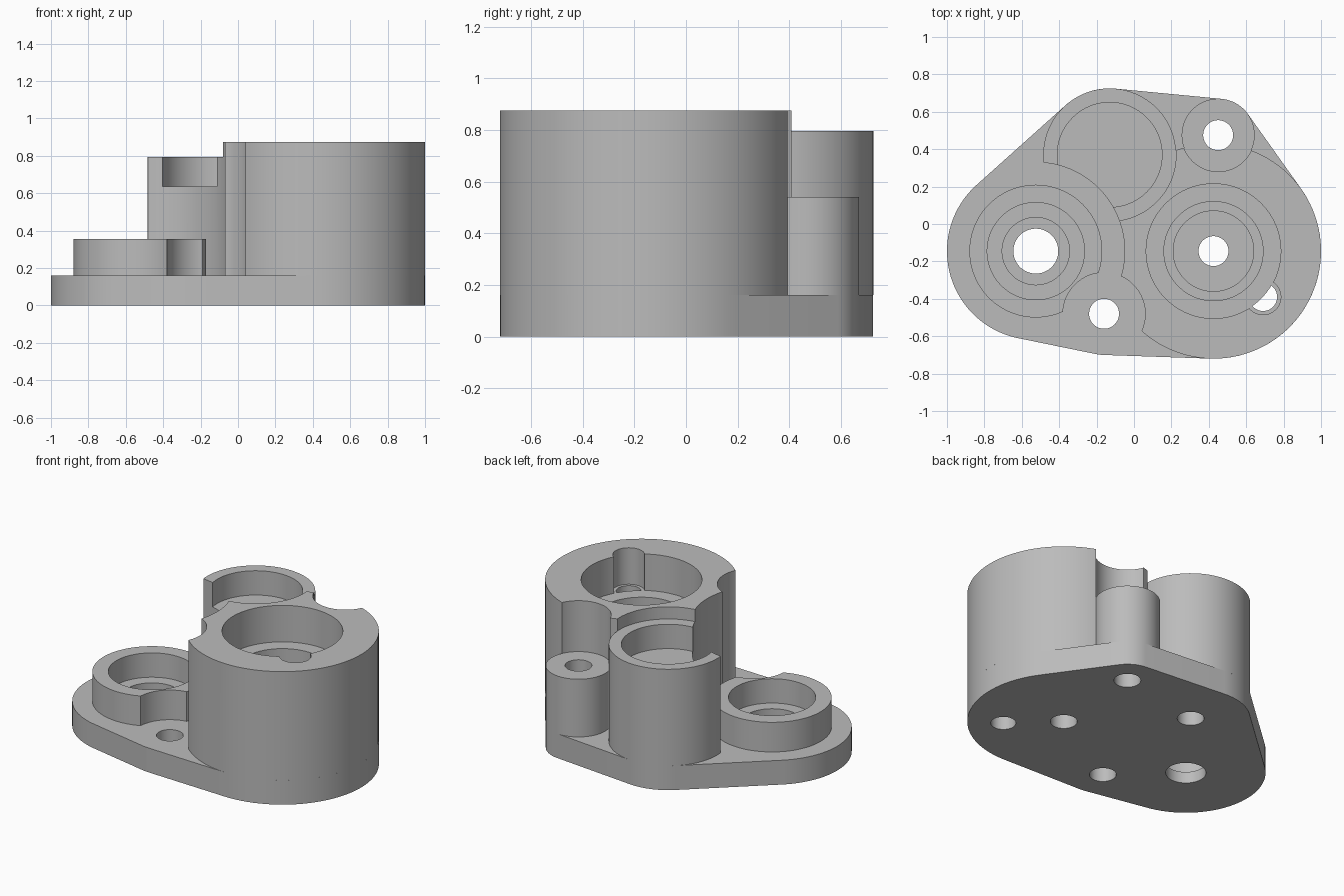
import bpy, bmesh, math
from mathutils import Matrix, Vector

if "Cube" in bpy.data.objects:
    bpy.data.objects.remove(bpy.data.objects["Cube"], do_unlink=True)

SEG = 96
PLATE = 0.16
SEAT = 0.635          # floor height of the upper pockets
TOP = 1.2             # cutters reach above everything

# Shaft and screw centres
LOW = (-0.525, -0.145)
BIG = (0.425, -0.145)
TOWER = (-0.13, 0.37)
POST = (0.45, 0.475)
SCREW = (-0.16, -0.48)
NOTCH = (0.69, -0.39)

grey = bpy.data.materials.new("plain grey")
grey.use_nodes = True
grey.diffuse_color = (0.5, 0.5, 0.5, 1)
grey.node_tree.nodes["Principled BSDF"].inputs["Base Color"].default_value = (0.5, 0.5, 0.5, 1)


def add_mesh(name, bm):
    bmesh.ops.recalc_face_normals(bm, faces=bm.faces)
    mesh = bpy.data.meshes.new(name)
    bm.to_mesh(mesh)
    bm.free()
    obj = bpy.data.objects.new(name, mesh)
    bpy.context.collection.objects.link(obj)
    mesh.materials.append(grey)
    return obj


def cylinder(name, centre, r, z0, z1):
    bm = bmesh.new()
    place = Matrix.Translation((centre[0], centre[1], (z0 + z1) / 2))
    bmesh.ops.create_cone(bm, cap_ends=True, segments=SEG, radius1=r, radius2=r,
                          depth=z1 - z0, matrix=place)
    return add_mesh(name, bm)


def cut(obj, cutter):
    """Subtract one solid from another and discard the cutter."""
    cutter.hide_render = True
    mod = obj.modifiers.new("cut", 'BOOLEAN')
    mod.operation = 'DIFFERENCE'
    mod.solver = 'EXACT'
    mod.object = cutter
    bpy.context.view_layer.objects.active = obj
    bpy.ops.object.modifier_apply(modifier=mod.name)
    bpy.data.objects.remove(cutter, do_unlink=True)


def bore(obj, centre, *steps):
    """Round cuts given as (radius, floor height), open at the top."""
    for r, floor in steps:
        cut(obj, cylinder("cutter", centre, r, floor, TOP))


def finish(obj):
    bpy.ops.object.select_all(action='DESELECT')
    obj.select_set(True)
    bpy.context.view_layer.objects.active = obj
    bpy.ops.object.shade_smooth_by_angle(angle=math.radians(30))


# Base plate: hull around five discs
bm = bmesh.new()
for (x, y), r in ((LOW, 0.475), (BIG, 0.575), (TOWER, 0.355), (POST, 0.195), (SCREW, 0.22)):
    for i in range(SEG):
        a = math.tau * (i + 0.5) / SEG
        for z in (0, PLATE):
            bm.verts.new((x + r * math.cos(a), y + r * math.sin(a), z))
hull = bmesh.ops.convex_hull(bm, input=bm.verts)
spare = {g for g in hull["geom_interior"] + hull["geom_unused"] if isinstance(g, bmesh.types.BMVert)}
bmesh.ops.delete(bm, geom=list(spare), context='VERTS')
bmesh.ops.dissolve_limit(bm, angle_limit=0.01, verts=bm.verts, edges=bm.edges)
plate = add_mesh("base_plate", bm)
for centre, r in ((LOW, 0.12), (BIG, 0.08), (TOWER, 0.08), (POST, 0.08), (SCREW, 0.08), (NOTCH, 0.075)):
    bore(plate, centre, (r, -0.1))
bore(plate, LOW, (0.18, 0.075))

# Low bearing boss
boss = cylinder("low_boss", LOW, 0.355, PLATE, 0.355)
bore(boss, LOW, (0.18, 0.1), (0.26, 0.195))
bore(boss, SCREW, (0.22, 0.1))

# Screw post
post = cylinder("screw_post", POST, 0.195, PLATE, 0.54)
bore(post, POST, (0.08, 0.1))

# Tower with gear pocket, opened by the clearance of the neighbouring gear
tower = cylinder("tower", TOWER, 0.355, PLATE, 0.795)
bore(tower, TOWER, (0.08, 0.1), (0.13, 0.4), (0.18, 0.515), (0.28, SEAT))
bore(tower, LOW, (0.475, 0.1))

# Main housing with clearance cuts for its neighbours
housing = cylinder("main_housing", BIG, 0.575, PLATE, 0.875)
bore(housing, LOW, (0.475, 0.1))
bore(housing, SCREW, (0.22, 0.1))
bore(housing, TOWER, (0.355, 0.1))
bore(housing, POST, (0.195, 0.1))

# Sloped cut on the housing's front right shoulder
edge = Vector((0.45, -0.72, 0)).normalized()
out = Vector((-0.848, -0.53, -0.49 * 1.0)).normalized()
up = edge.cross(out)
up = up if up.z > 0 else -up
bm = bmesh.new()
bmesh.ops.create_cube(bm, size=2)
frame = Matrix((edge, out, up)).transposed().to_4x4()
origin = Vector((0.155, -0.36, 0.875))
bm.transform(Matrix.Translation(origin + up) @ frame)
cut(housing, add_mesh("cutter", bm))

# Stepped bore and side screw channel, which stays outside the bearing cup
bore(housing, BIG, (0.08, 0.1), (0.215, 0.4), (0.265, 0.515), (0.36, SEAT))
bore(housing, NOTCH, (0.095, SEAT))
channel = cylinder("cutter", NOTCH, 0.075, 0.1, 0.7)
cut(channel, cylinder("cutter", BIG, 0.36, 0, TOP))
cut(housing, channel)

for part in (plate, boss, post, tower, housing):
    finish(part)
